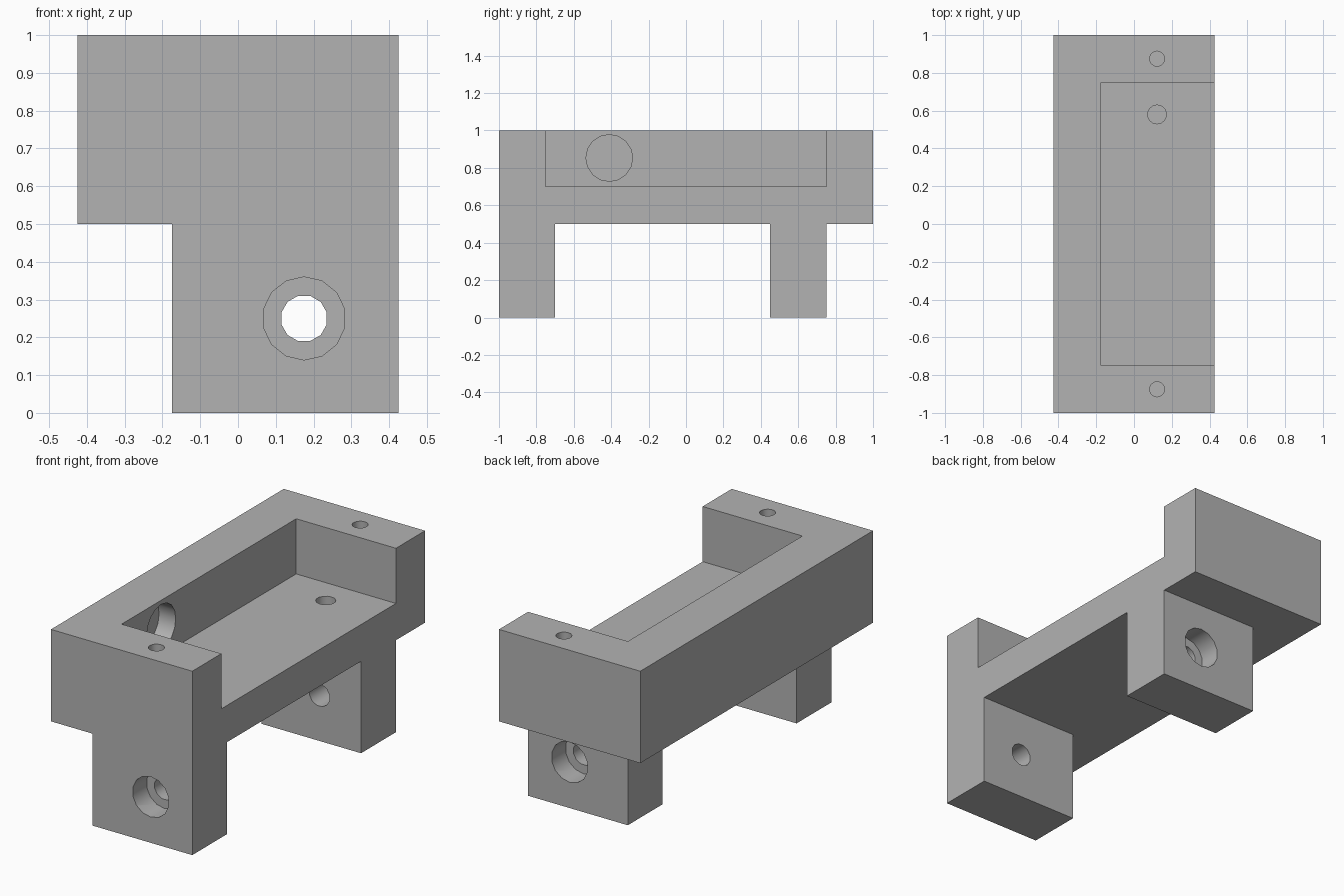
import bpy, bmesh, math
from mathutils import Matrix, Vector

if "Cube" in bpy.data.objects:
    bpy.data.objects.remove(bpy.data.objects["Cube"])

grey = bpy.data.materials.new("plain_grey")
grey.use_nodes = True
COLOUR = (0.45, 0.45, 0.45, 1)
grey.diffuse_color = COLOUR
grey.node_tree.nodes["Principled BSDF"].inputs["Base Color"].default_value = COLOUR


def add_object(name, bm):
    bmesh.ops.recalc_face_normals(bm, faces=bm.faces)
    mesh = bpy.data.meshes.new(name)
    bm.to_mesh(mesh)
    bm.free()
    mesh.materials.append(grey)
    obj = bpy.data.objects.new(name, mesh)
    bpy.context.collection.objects.link(obj)
    return obj


def extrude_x(name, profile, x0, x1):
    """Solid from a y-z outline swept along x."""
    bm = bmesh.new()
    face = bm.faces.new([bm.verts.new((x0, y, z)) for y, z in profile])
    moved = bmesh.ops.extrude_face_region(bm, geom=[face])["geom"]
    verts = [v for v in moved if isinstance(v, bmesh.types.BMVert)]
    bmesh.ops.translate(bm, verts=verts, vec=(x1 - x0, 0, 0))
    return add_object(name, bm)


def drill(name, start, end, radius, sides, spin=0):
    """Cylindrical cutter between two points."""
    a, b = Vector(start), Vector(end)
    turn = (b - a).to_track_quat('Z', 'Y').to_matrix().to_4x4()
    matrix = Matrix.Translation((a + b) / 2) @ turn @ Matrix.Rotation(spin, 4, 'Z')
    bm = bmesh.new()
    bmesh.ops.create_cone(bm, cap_ends=True, segments=sides, radius1=radius,
                          radius2=radius, depth=(b - a).length, matrix=matrix)
    obj = add_object(name, bm)
    obj.hide_render = True
    return obj


def combine(target, other, operation):
    mod = target.modifiers.new(operation, 'BOOLEAN')
    mod.operation = operation
    mod.solver = 'EXACT'
    mod.object = other
    bpy.context.view_layer.objects.active = target
    bpy.ops.object.modifier_apply(modifier=mod.name)
    bpy.data.objects.remove(other)


# Tray with end blocks and two legs, open on one long side
bracket = extrude_x("bracket", [
    (-1, 0), (-0.7, 0), (-0.7, 0.5), (0.45, 0.5), (0.45, 0), (0.75, 0),
    (0.75, 0.5), (1, 0.5), (1, 1), (0.75, 1), (0.75, 0.7), (-0.75, 0.7),
    (-0.75, 1), (-1, 1)], -0.175, 0.425)

# Long wall closing the other side
wall = extrude_x("long_wall", [(-1, 0.5), (1, 0.5), (1, 1), (-1, 1)], -0.425, -0.175)
combine(bracket, wall, 'UNION')

# Counterbored bolt holes through the legs: outer face, inner face
for outer, inner in ((-1, -0.7), (0.75, 0.45)):
    way = 1 if inner > outer else -1
    x, z = 0.175, 0.25
    combine(bracket, drill("bolt_hole", (x, outer - way * 0.05, z),
                           (x, inner + way * 0.05, z), 0.062, 12, math.pi / 12), 'DIFFERENCE')
    combine(bracket, drill("counterbore", (x, outer - way * 0.05, z),
                           (x, outer + way * 0.12, z), 0.11, 14), 'DIFFERENCE')

# Blind holes in the end blocks and the tray floor: y, top, radius
for y, top, radius in ((-0.875, 1, 0.04), (0.875, 1, 0.04), (0.58, 0.7, 0.05)):
    combine(bracket, drill("pin_hole", (0.122, y, top + 0.05),
                           (0.122, y, top - 0.25), radius, 14), 'DIFFERENCE')

# Blind recess in the inner face of the long wall
combine(bracket, drill("wall_recess", (-0.1, -0.41, 0.853),
                       (-0.275, -0.41, 0.853), 0.125, 16), 'DIFFERENCE')

# Merge coplanar faces and smooth the hole walls only
bm = bmesh.new()
bm.from_mesh(bracket.data)
bmesh.ops.remove_doubles(bm, verts=bm.verts, dist=0.0001)
bmesh.ops.dissolve_limit(bm, angle_limit=0.01, verts=bm.verts, edges=bm.edges)
bm.to_mesh(bracket.data)
bm.free()
bpy.ops.object.select_all(action='DESELECT')
bracket.select_set(True)
bpy.context.view_layer.objects.active = bracket
bpy.ops.object.shade_smooth_by_angle(angle=math.radians(35))
